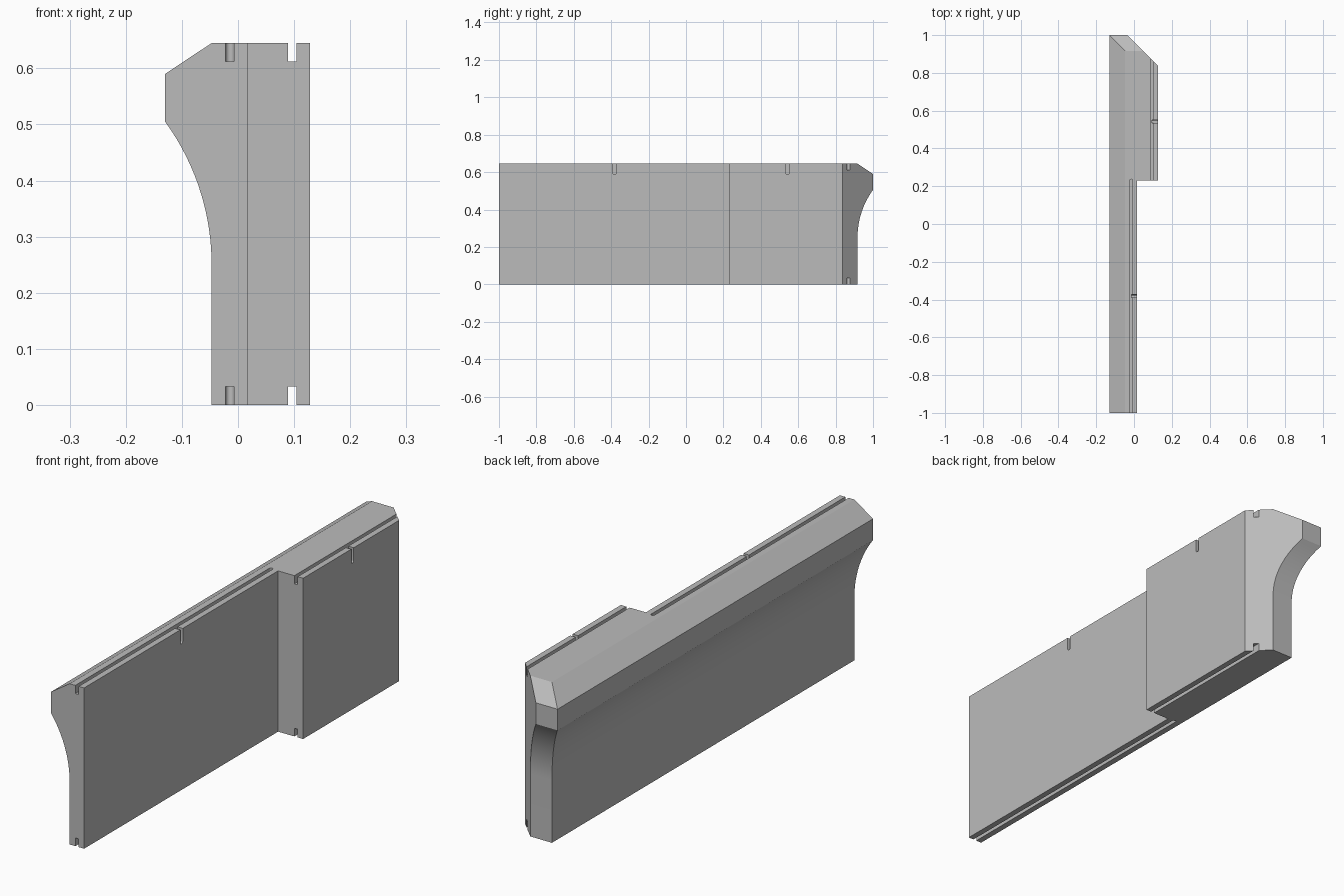
import bpy, bmesh, math
from mathutils import Vector

cube = bpy.data.objects.get("Cube")
if cube:
    bpy.data.objects.remove(cube, do_unlink=True)

HEIGHT = 0.645
FLARE = 0.083          # overhang of the cornice
GROOVE = 0.015         # width of grooves and slots
DEPTH = 0.033          # depth of the long grooves

stone = bpy.data.materials.new("plain grey")
stone.use_nodes = True
grey = (0.5, 0.5, 0.5, 1)
stone.diffuse_color = grey
stone.node_tree.nodes["Principled BSDF"].inputs["Base Color"].default_value = grey


def loft(name, rings):
    """Skin a stack of equal rings and cap both ends."""
    bm = bmesh.new()
    loops = [[bm.verts.new(p) for p in ring] for ring in rings]
    n = len(loops[0])
    for low, high in zip(loops, loops[1:]):
        for i in range(n):
            j = (i + 1) % n
            bm.faces.new((low[i], low[j], high[j], high[i]))
    bm.faces.new(list(reversed(loops[0])))
    bm.faces.new(loops[-1])
    bmesh.ops.recalc_face_normals(bm, faces=bm.faces)
    mesh = bpy.data.meshes.new(name)
    bm.to_mesh(mesh)
    bm.free()
    mesh.materials.append(stone)
    obj = bpy.data.objects.new(name, mesh)
    bpy.context.collection.objects.link(obj)
    return obj


def outline(offset, z):
    """Stepped plan of the wall; outer side and far end move out by offset."""
    outer, end = -0.047 - offset, 0.917 + offset
    plan = [(outer, -1), (0.017, -1), (0.017, 0.23), (0.128, 0.23),
            (0.128, 0.838), (0.966 - end, end), (outer, end)]
    return [(x, y, z) for x, y in plan]


def capsule(length, start, direction, side):
    """Slot cutter with a rounded start, lying in the direction/side plane."""
    r = GROOVE / 2
    start, direction, side = Vector(start), Vector(direction), Vector(side)
    arc = [start + direction * (r - r * math.sin(math.pi * k / 8))
           + side * (r * math.cos(math.pi * k / 8)) for k in range(9)]
    return arc + [start + direction * length - side * r,
                  start + direction * length + side * r]


# Moulding section: plain wall, concave cove, band and sloping top
COVE_LOW, COVE_TOP = 0.25, 0.505
rise = COVE_TOP - COVE_LOW
radius = (FLARE ** 2 + rise ** 2) / (2 * FLARE)
section = [(0, 0)]
steps = 16
for k in range(steps + 1):
    h = rise * k / steps
    section.append((radius - math.sqrt(radius ** 2 - h ** 2), COVE_LOW + h))
section += [(FLARE, 0.59), (0, HEIGHT)]
wall = loft("cornice_wall", [outline(o, z) for o, z in section])

cutters = []


def extruded(ring, shift):
    shift = Vector(shift)
    obj = loft("slot_cutter", [ring, [p + shift for p in ring]])
    obj.hide_render = True
    cutters.append(obj)


# Long grooves along the top and bottom edges
for z in (HEIGHT - DEPTH, DEPTH - 0.1):
    extruded(capsule(1.3, (-0.0145, 0.237, z), (0, -1, 0), (1, 0, 0)), (0, 0, 0.1))
    extruded(capsule(0.9, (0.0965, 0.15, z), (0, 1, 0), (1, 0, 0)), (0, 0, 0.1))

# Upright slots from each groove out through the inner face
for x, y in ((-0.0145, -0.382), (0.0965, 0.543)):
    extruded(capsule(0.1, (x, y, 0.586), (0, 0, 1), (0, 1, 0)), (0.06, 0, 0))

for cutter in cutters:
    cut = wall.modifiers.new("slot", 'BOOLEAN')
    cut.operation = 'DIFFERENCE'
    cut.solver = 'EXACT'
    cut.object = cutter

# Bake the cuts and discard the helpers
bpy.context.view_layer.update()
graph = bpy.context.evaluated_depsgraph_get()
baked = bpy.data.meshes.new_from_object(wall.evaluated_get(graph))
wall.modifiers.clear()
wall.data = baked
for cutter in cutters:
    bpy.data.objects.remove(cutter, do_unlink=True)

bpy.ops.object.select_all(action='DESELECT')
wall.select_set(True)
bpy.context.view_layer.objects.active = wall
bpy.ops.object.shade_smooth_by_angle(angle=math.radians(25))
